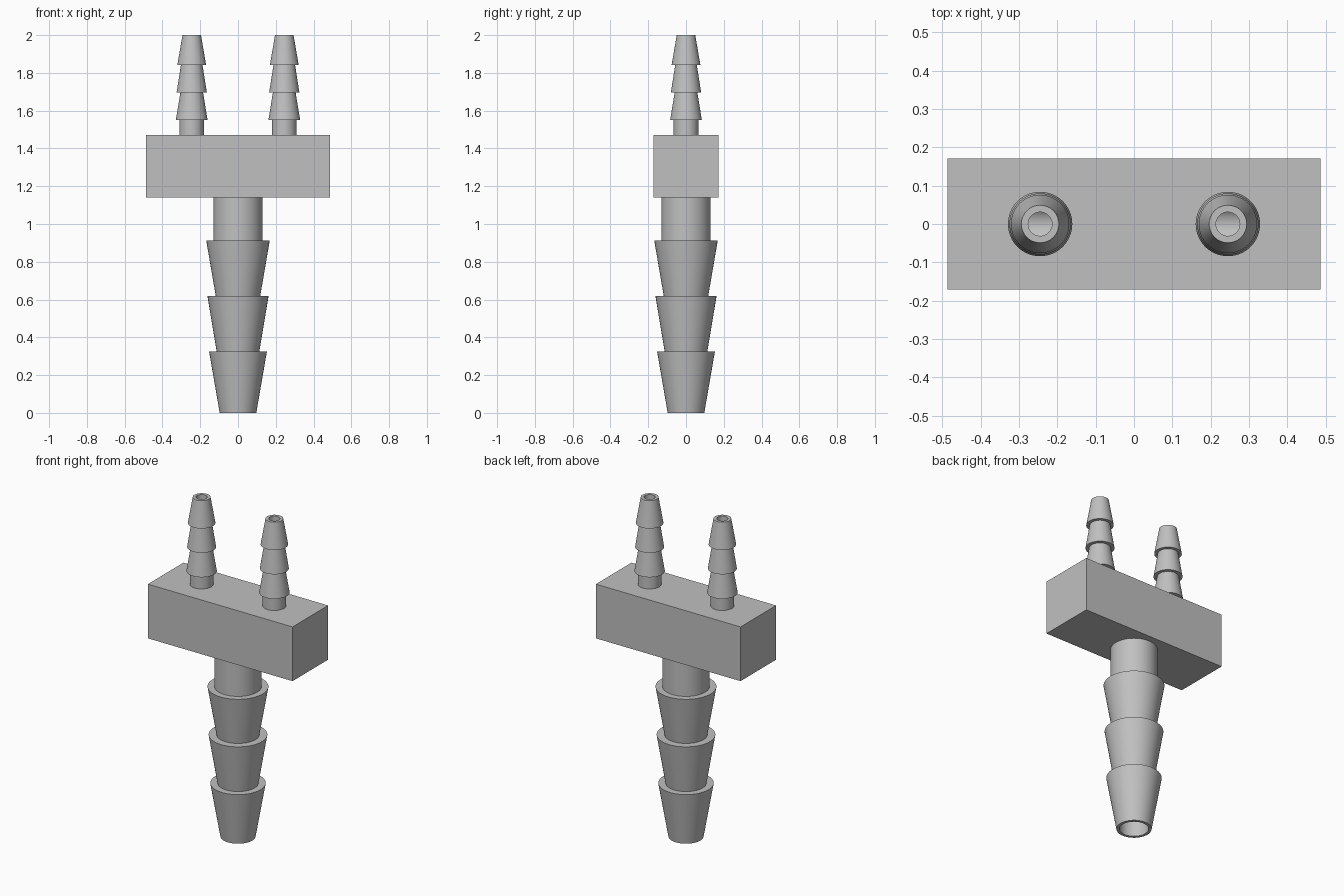
import bpy
import bmesh
import math
from mathutils import Matrix, Vector

cube = bpy.data.objects.get("Cube")
if cube:
    bpy.data.objects.remove(cube, do_unlink=True)

SEGMENTS = 64
BLOCK_LOW, BLOCK_HIGH = 1.14, 1.47
CHANNEL_Z = 1.3
TRUNK_BORE, OUTLET_BORE = 0.08, 0.031
OUTLET_X = 0.245

grey = bpy.data.materials.new("plain grey")
grey.use_nodes = True
GREY = (0.53, 0.53, 0.53, 1)
grey.diffuse_color = GREY
grey.node_tree.nodes["Principled BSDF"].inputs["Base Color"].default_value = GREY


def finish(name, bm):
    bmesh.ops.recalc_face_normals(bm, faces=bm.faces)
    mesh = bpy.data.meshes.new(name)
    bm.to_mesh(mesh)
    bm.free()
    mesh.materials.append(grey)
    obj = bpy.data.objects.new(name, mesh)
    bpy.context.collection.objects.link(obj)
    return obj


def activate(obj):
    bpy.ops.object.select_all(action='DESELECT')
    obj.select_set(True)
    bpy.context.view_layer.objects.active = obj


def lathe(name, profile, bore, x=0):
    """Hollow tube: spin the outer profile closed by a straight bore."""
    loop = profile + [(bore, profile[-1][1]), (bore, profile[0][1])]
    bm = bmesh.new()
    rings = []
    for r, z in loop:
        ring = bmesh.ops.create_circle(bm, segments=SEGMENTS, radius=r,
                                       matrix=Matrix.Translation((x, 0, z)))
        rings.append(ring["verts"])
    for a, b in zip(rings, rings[1:] + rings[:1]):
        for i in range(SEGMENTS):
            j = (i + 1) % SEGMENTS
            bm.faces.new((a[i], a[j], b[j], b[i]))
    obj = finish(name, bm)
    activate(obj)
    bpy.ops.object.shade_smooth_by_angle(angle=math.radians(30))
    return obj


def bore_hole(block, radius, start, end):
    """Cut a round passage between two points."""
    start, end = Vector(start), Vector(end)
    axis = end - start
    bm = bmesh.new()
    place = Matrix.Translation((start + end) / 2) @ axis.to_track_quat('Z', 'Y').to_matrix().to_4x4()
    bmesh.ops.create_cone(bm, cap_ends=True, segments=SEGMENTS, radius1=radius,
                          radius2=radius, depth=axis.length, matrix=place)
    cutter = finish("bore_cutter", bm)
    cutter.hide_render = True
    mod = block.modifiers.new("bore", 'BOOLEAN')
    mod.operation = 'DIFFERENCE'
    mod.solver = 'EXACT'
    mod.object = cutter
    activate(block)
    bpy.ops.object.modifier_apply(modifier=mod.name)
    bpy.data.objects.remove(cutter, do_unlink=True)


# Manifold block with internal passages joining the three tubes
bm = bmesh.new()
bmesh.ops.create_cube(bm, size=1, matrix=Matrix.Translation((0, 0, (BLOCK_LOW + BLOCK_HIGH) / 2))
                      @ Matrix.Diagonal((0.974, 0.342, BLOCK_HIGH - BLOCK_LOW, 1)))
block = finish("manifold_block", bm)
bore_hole(block, TRUNK_BORE, (0, 0, BLOCK_LOW - 0.1), (0, 0, CHANNEL_Z))
bore_hole(block, 0.05, (-0.31, 0, CHANNEL_Z), (0.31, 0, CHANNEL_Z))
for x in (-OUTLET_X, OUTLET_X):
    bore_hole(block, OUTLET_BORE, (x, 0, CHANNEL_Z), (x, 0, BLOCK_HIGH + 0.1))
activate(block)
bpy.ops.object.shade_smooth_by_angle(angle=math.radians(30))

# Large barbed inlet below
lathe("inlet_barb", [
    (0.097, 0), (0.153, 0.325),
    (0.113, 0.325), (0.162, 0.62),
    (0.118, 0.62), (0.168, 0.912),
    (0.13, 0.912), (0.13, BLOCK_LOW)], TRUNK_BORE)

# Pair of small barbed outlets on top
for name, x in (("left_outlet_barb", OUTLET_X), ("right_outlet_barb", -OUTLET_X)):
    lathe(name, [
        (0.065, BLOCK_HIGH), (0.065, 1.55),
        (0.084, 1.55), (0.06, 1.697),
        (0.08, 1.697), (0.057, 1.843),
        (0.076, 1.843), (0.049, 2)], OUTLET_BORE, x)
